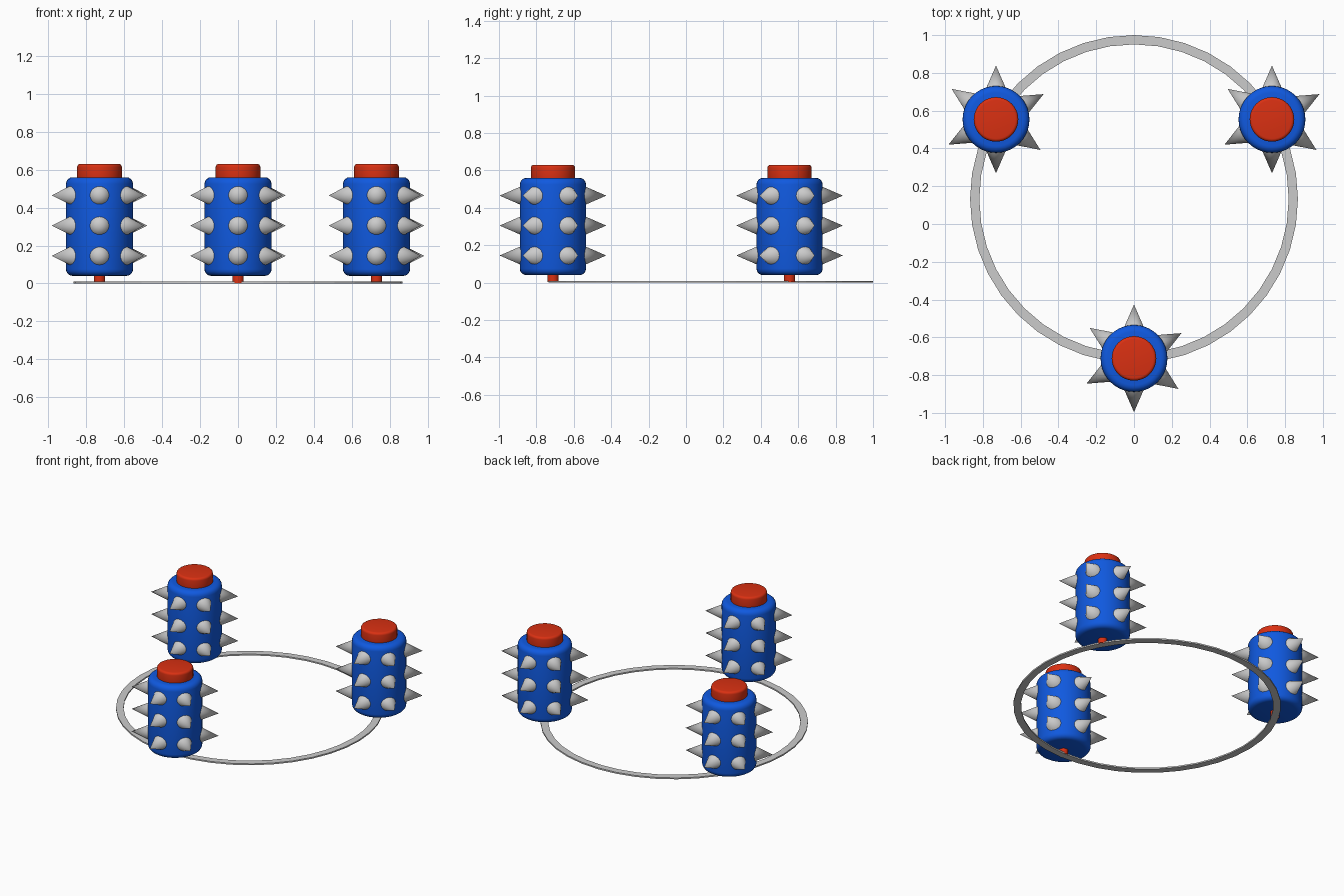
import bpy, bmesh
from math import radians, sin, cos, tau
from mathutils import Matrix, Vector

default = bpy.data.objects.get("Cube")
if default:
    bpy.data.objects.remove(default, do_unlink=True)


def material(name, rgb):
    mat = bpy.data.materials.new(name)
    mat.use_nodes = True
    mat.diffuse_color = (*rgb, 1)
    bsdf = next(n for n in mat.node_tree.nodes if n.type == 'BSDF_PRINCIPLED')
    bsdf.inputs["Base Color"].default_value = (*rgb, 1)
    return mat


BLUE = material("blue", (0.005, 0.1, 0.74))
RED = material("red", (0.7, 0.03, 0.006))
GREY = material("light grey", (0.6, 0.6, 0.6))


def add_object(name, bm, mat, location, smooth=True):
    mesh = bpy.data.meshes.new(name)
    bm.to_mesh(mesh)
    bm.free()
    mesh.materials.append(mat)
    obj = bpy.data.objects.new(name, mesh)
    obj.location = location
    bpy.context.collection.objects.link(obj)
    if smooth:
        bpy.ops.object.select_all(action='DESELECT')
        obj.select_set(True)
        bpy.context.view_layer.objects.active = obj
        bpy.ops.object.shade_smooth_by_angle(angle=radians(40))
    return obj


def cylinder(name, radius, bottom, top, mat, location, bevel=0.0):
    bm = bmesh.new()
    bmesh.ops.create_cone(bm, cap_ends=True, segments=40, radius1=radius, radius2=radius,
                          depth=top - bottom,
                          matrix=Matrix.Translation((0, 0, (top + bottom) / 2)))
    if bevel:
        rims = [e for e in bm.edges if abs(e.verts[0].co.z - e.verts[1].co.z) < 1e-5]
        bmesh.ops.bevel(bm, geom=rims, offset=bevel, segments=4, profile=0.5,
                        affect='EDGES')
    return add_object(name, bm, mat, location)


def spikes(name, location):
    # Three rows of six cones, buried a little in the body
    bm = bmesh.new()
    base, tip = 0.14, 0.285
    for z in (0.145, 0.305, 0.465):
        for angle in (28, 90, 145.5, 208, 270, 325.5):
            a = radians(angle)
            out = Vector((cos(a), sin(a), 0))
            place = Matrix.Translation(out * (base + tip) / 2 + Vector((0, 0, z)))
            turn = out.to_track_quat('Z', 'Y').to_matrix().to_4x4()
            bmesh.ops.create_cone(bm, cap_ends=True, segments=24, radius1=0.063,
                                  radius2=0, depth=tip - base, matrix=place @ turn)
    return add_object(name, bm, GREY, location)


# Flat ring that links the rollers
RING_Y, RING_R, N = 0.132, 0.8435, 40
bm = bmesh.new()
loops = []
for i in range(N):
    a = tau * i / N
    loops.append([bm.verts.new((r * cos(a), r * sin(a), z)) for r, z in
                  ((0.819, 0), (0.868, 0), (0.868, 0.01), (0.819, 0.01))])
for i in range(N):
    here, there = loops[i], loops[(i + 1) % N]
    for k in range(4):
        m = (k + 1) % 4
        bm.faces.new((here[k], there[k], there[m], here[m]))
bmesh.ops.recalc_face_normals(bm, faces=bm.faces)
add_object("base_ring", bm, GREY, (0, RING_Y, 0), smooth=False)

# Three spiked rollers, evenly spaced on the ring
for place, angle in (("front", 270), ("back_left", 30), ("back_right", 150)):
    a = radians(angle)
    spot = (RING_R * cos(a), RING_Y + RING_R * sin(a), 0)
    cylinder(place + "_stem", 0.03, 0.003, 0.06, RED, spot)
    cylinder(place + "_body", 0.177, 0.04, 0.56, BLUE, spot, bevel=0.035)
    cylinder(place + "_cap", 0.118, 0.54, 0.63, RED, spot, bevel=0.016)
    spikes(place + "_spikes", spot)
